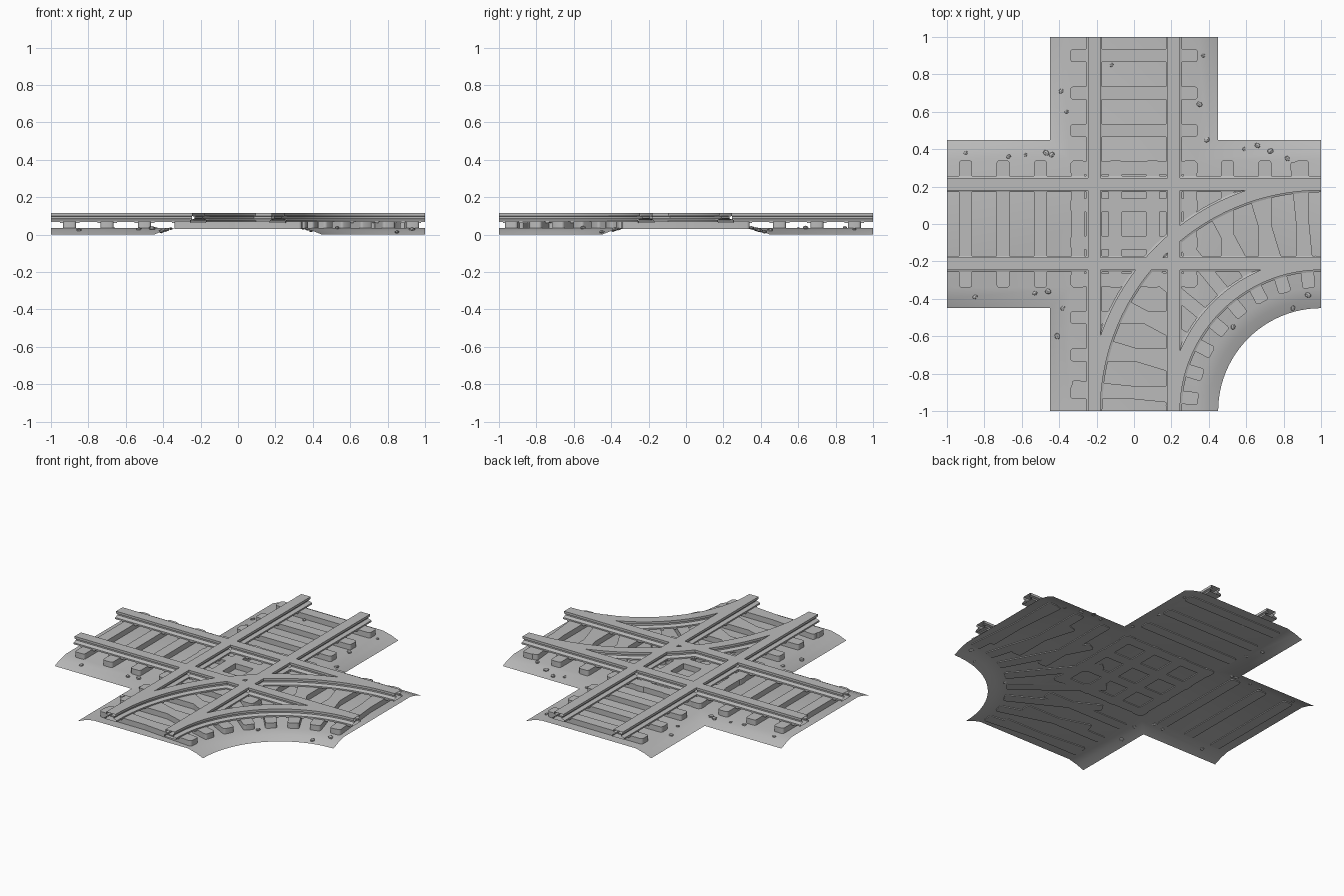
import bpy, bmesh, math, random
from mathutils import Matrix, Vector

random.seed(4)
if "Cube" in bpy.data.objects:
    bpy.data.objects.remove(bpy.data.objects["Cube"])

grey = bpy.data.materials.new("stone_grey")
grey.use_nodes = True
tone = (0.5, 0.5, 0.5, 1)
grey.diffuse_color = tone
grey.node_tree.nodes["Principled BSDF"].inputs["Base Color"].default_value = tone

GAUGE = 0.213        # rail centre to track centre
HEAD = 0.033         # half width of the rail head
BED, CREST = 0.45, 0.34
BED_TOP = 0.035
TIE_LOW, TIE_TOP = 0.03, 0.07


def finish(name, bm, smooth=False):
    mesh = bpy.data.meshes.new(name)
    bm.to_mesh(mesh)
    bm.free()
    mesh.materials.append(grey)
    obj = bpy.data.objects.new(name, mesh)
    bpy.context.collection.objects.link(obj)
    if smooth:
        bpy.ops.object.select_all(action='DESELECT')
        obj.select_set(True)
        bpy.context.view_layer.objects.active = obj
        bpy.ops.object.shade_smooth_by_angle(angle=math.radians(35))
    return obj


def block(bm, centre, size, low, high, turn=0.0, round_by=0.0):
    """Upright block, with optional rounded vertical corners."""
    place = (Matrix.Translation((centre[0], centre[1], (low + high) / 2))
             @ Matrix.Rotation(turn, 4, 'Z')
             @ Matrix.Diagonal((size[0], size[1], high - low, 1)))
    verts = bmesh.ops.create_cube(bm, size=1, matrix=place)["verts"]
    if round_by:
        edges = {e for v in verts for e in v.link_edges}
        upright = [e for e in edges
                   if abs(e.verts[0].co.z - e.verts[1].co.z) > 0.01]
        bmesh.ops.bevel(bm, geom=upright, offset=round_by, segments=3,
                        profile=0.5, affect='EDGES')


def on_curve(radius, angle):
    return Vector((1 - radius * math.cos(angle), radius * math.sin(angle) - 1))


# Ballast bed: open sheet with sloping shoulders and a curved corner
def bed_outline(h):
    arc = [tuple(on_curve(1 - h, math.radians(90) * i / 24)) for i in range(25)]
    return [(h, 1), (-h, 1), (-h, h), (-1, h), (-1, -h), (-h, -h),
            (-h, -1)] + arc + [(1, h), (h, h)]


bm = bmesh.new()
rings = [[bm.verts.new((x, y, z)) for x, y in bed_outline(h)]
         for h, z in ((BED, 0), (0.4, 0.02), (CREST, BED_TOP))]
bm.faces.new(rings[-1])
for outer, inner in zip(rings, rings[1:]):
    for i in range(len(outer)):
        j = (i + 1) % len(outer)
        a, b = outer[i].co, outer[j].co
        at_arm_end = any(abs(a[k]) > 0.999 and abs(b[k]) > 0.999 for k in (0, 1))
        if not at_arm_end:
            bm.faces.new((outer[i], outer[j], inner[j], inner[i]))
bmesh.ops.recalc_face_normals(bm, faces=bm.faces)
finish("ballast_bed", bm, True)

# Rails: open-ended profile swept along straight and curved paths
half = [(0.043, 0.068), (0.043, 0.078), (0.02, 0.086), (0.02, 0.096),
        (HEAD, 0.1), (HEAD, 0.115)]
PROFILE = half + [(-u, z) for u, z in reversed(half)]


def sweep(bm, stations):
    """Each station is a point and a sideways direction."""
    loops = [[bm.verts.new((*(p + side * u), z)) for u, z in PROFILE]
             for p, side in stations]
    for a, b in zip(loops, loops[1:]):
        for i in range(len(a)):
            j = (i + 1) % len(a)
            bm.faces.new((a[i], a[j], b[j], b[i]))


near, far = GAUGE - HEAD, GAUGE + HEAD
for axis, name in ((0, "cross_rails"), (1, "long_rails")):
    bm = bmesh.new()
    along = Vector((1 - axis, axis))
    side = Vector((axis, 1 - axis))
    for s in (-1, 1):
        for start, end in ((-1, -far), (-near, near), (far, 1)):
            sweep(bm, [(along * t + side * s * GAUGE, side) for t in (start, end)])
    bmesh.ops.recalc_face_normals(bm, faces=bm.faces)
    finish(name, bm)

for radius, name in ((1 - GAUGE, "inner_curved_rail"), (1 + GAUGE, "outer_curved_rail")):
    bm = bmesh.new()
    angles = [math.radians(90) * i / 32 for i in range(33)]
    sweep(bm, [(on_curve(radius, a), Vector((-math.cos(a), math.sin(a))))
               for a in angles])
    bmesh.ops.recalc_face_normals(bm, faces=bm.faces)
    finish(name, bm, True)

# Plates joining the rails where they cross
bm = bmesh.new()
for sx in (-GAUGE, GAUGE):
    for sy in (-GAUGE, GAUGE):
        block(bm, (sx, sy), (2 * HEAD, 2 * HEAD), 0.109, 0.115)
        block(bm, (sx, sy), (0.086, 0.086), 0.068, 0.078)
finish("crossing_plates", bm)

# Straight sleepers and the chairs that carry the rails
ties, chairs = bmesh.new(), bmesh.new()
for i in range(10):
    t = -0.9 + 0.2 * i
    for axis in (0, 1):
        # Sleepers shorten on the side where the curve joins
        joins = t > 0.4 if axis == 0 else t < -0.4
        lo, hi = -CREST, CREST
        if joins and axis == 0:
            lo = -0.25
        if joins and axis == 1:
            hi = 0.25
        mid, span = (lo + hi) / 2, hi - lo
        if axis == 0:
            block(ties, (t, mid), (0.07, span), TIE_LOW, TIE_TOP, 0, 0.015)
        else:
            block(ties, (mid, t), (span, 0.07), TIE_LOW, TIE_TOP, 0, 0.015)
        for g in (-GAUGE, GAUGE):
            if axis == 0:
                block(chairs, (t, g), (0.105, 0.085), 0.062, 0.074)
            else:
                block(chairs, (g, t), (0.085, 0.105), 0.062, 0.074)
finish("straight_sleepers", ties, True)

# Curved track sleepers fan around the corner
ties = bmesh.new()
COUNT = 8
for i in range(COUNT):
    a = math.radians(90) * (i + 0.5) / COUNT
    inner = 1 - CREST
    outer = 1 + CREST if i in (0, COUNT - 1) else 1.25
    block(ties, on_curve((inner + outer) / 2, a), (outer - inner, 0.07),
          TIE_LOW, TIE_TOP, -a, 0.015)
    for g in (-GAUGE, GAUGE):
        block(chairs, on_curve(1 + g, a), (0.085, 0.105), 0.062, 0.074, -a)
finish("curved_sleepers", ties, True)
finish("rail_chairs", chairs)

# Loose stones scattered on the shoulders
spots = [(-.9, .38), (-.67, .36), (-.58, .37), (-.47, .38), (-.44, .37),
         (-.39, .71), (-.36, .6), (.37, .9), (.35, .64), (.39, .45),
         (.59, .4), (.66, .42), (.73, .39), (.82, .35), (-.85, -.39),
         (-.53, -.37), (-.46, -.36), (-.38, -.45), (-.41, -.6),
         (.93, -.38), (.85, -.45), (.53, -.55), (-.12, .85)]
bm = bmesh.new()
for x, y in spots:
    size = random.uniform(0.011, 0.02)
    if x > 0 and y < 0:
        reach = 1 - math.hypot(x - 1, y + 1)
    else:
        reach = min(abs(x), abs(y))
    slope = (BED - reach) / (BED - CREST)
    z = BED_TOP * min(1, max(0.3, slope)) + size * 0.3
    place = (Matrix.Translation((x, y, z))
             @ Matrix.Rotation(random.uniform(0, math.pi), 4, 'Z')
             @ Matrix.Diagonal((size, size * 0.8, size * 0.6, 1)))
    bmesh.ops.create_icosphere(bm, subdivisions=1, radius=1, matrix=place)
finish("loose_stones", bm)
